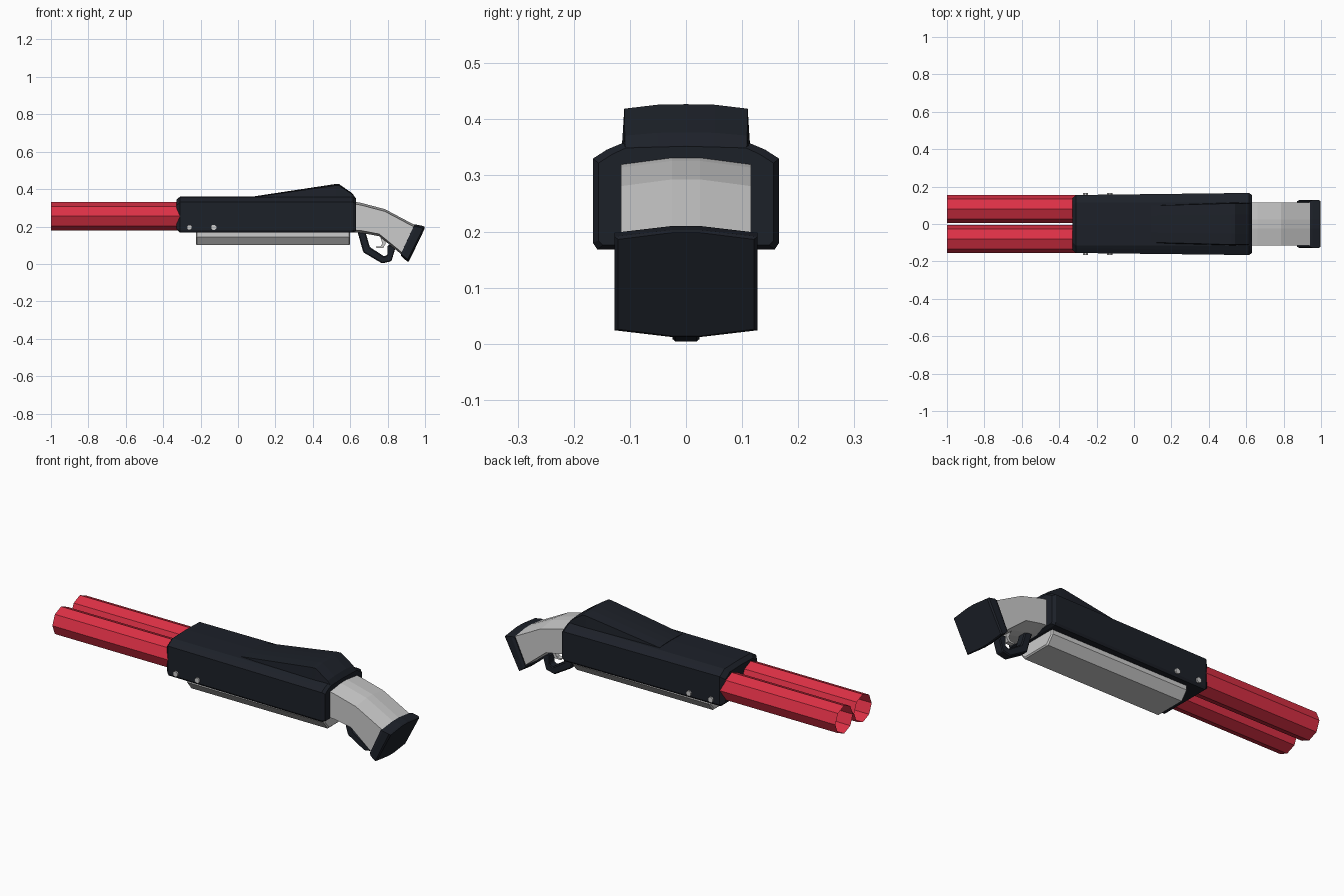
import bpy, bmesh, math
from mathutils import Matrix

if "Cube" in bpy.data.objects:
    bpy.data.objects.remove(bpy.data.objects["Cube"])

def material(name, color):
    m = bpy.data.materials.new(name)
    m.diffuse_color = color
    m.use_nodes = True
    m.node_tree.nodes["Principled BSDF"].inputs["Base Color"].default_value = m.diffuse_color
    return m

DARK = material("dark_navy", (0.012, 0.015, 0.022, 1))
RED = material("red", (0.72, 0.03, 0.06, 1))

def finish(name, bm, mat=None):
    bmesh.ops.recalc_face_normals(bm, faces=bm.faces)
    me = bpy.data.meshes.new(name)
    bm.to_mesh(me)
    bm.free()
    ob = bpy.data.objects.new(name, me)
    bpy.context.collection.objects.link(ob)
    if mat:
        me.materials.append(mat)
    return ob

def loft(name, rings, mat=None, bevel=0):
    """Skin a list of matching closed rings of 3D points and cap both ends."""
    bm = bmesh.new()
    vs = [[bm.verts.new(p) for p in r] for r in rings]
    n = len(vs[0])
    for a, b in zip(vs, vs[1:]):
        for i in range(n):
            j = (i + 1) % n
            bm.faces.new((a[i], a[j], b[j], b[i]))
    bm.faces.new(vs[0])
    bm.faces.new(vs[-1])
    ob = finish(name, bm, mat)
    if bevel:
        mod = ob.modifiers.new("edge_bevel", 'BEVEL')
        mod.width, mod.segments = bevel, 1
        mod.limit_method, mod.angle_limit = 'ANGLE', math.radians(40)
    return ob

def mirrored(x, half):
    """Full ring at x from a half profile whose first point is on the centre line."""
    return [(x, y, z) for y, z in half] + [(x, -y, z) for y, z in half[:0:-1]]

def crowned(top, bottom, w, crown=0.012, flat=0.05):
    """Ring between a top and a bottom (x, z) point with crowned top and bottom."""
    (tx, tz), (bx, bz) = top, bottom
    return [(tx, -w, tz - crown), (tx, -flat / 2, tz), (tx, flat / 2, tz), (tx, w, tz - crown),
            (bx, w, bz + crown), (bx, flat / 2, bz), (bx, -flat / 2, bz), (bx, -w, bz + crown)]

# twin octagonal barrels, open tubes
for side, s in (("left", 1), ("right", -1)):
    bm = bmesh.new()
    bmesh.ops.create_cone(bm, cap_ends=False, segments=8, radius1=0.075, radius2=0.075, depth=0.75,
                          matrix=Matrix.Translation((-0.625, 0.08 * s, 0.255)) @ Matrix.Rotation(math.pi / 2, 4, 'Y'))
    finish(side + "_barrel", bm, RED)

# receiver body with chamfered shoulders
def body(x, w, inset):
    t = 0.36 - inset
    return mirrored(x, [(0, t), (0.115 - inset, t - 0.003), (w - 0.025 - inset, t - 0.014),
                        (w - inset, t - 0.03), (w - inset, 0.18 + inset * 0.5),
                        (w - 0.008 - inset, 0.168 + inset), (0, 0.168 + inset)])
loft("receiver", [body(-0.33, 0.154, 0.018), body(-0.31, 0.155, 0),
                  body(0.615, 0.166, 0), body(0.63, 0.164, 0.008)], DARK)

# raised wedge on top of the receiver
def hump(x, w, top, edge):
    return mirrored(x, [(0, top), (w * 0.45, top - 0.001), (w - 0.005, edge), (w, 0.34), (0, 0.34)])
loft("top_wedge", [hump(0.09, 0.103, 0.362, 0.358), hump(0.52, 0.115, 0.427, 0.419),
                   hump(0.54, 0.115, 0.427, 0.419), hump(0.612, 0.114, 0.377, 0.371),
                   hump(0.63, 0.113, 0.35, 0.346)], DARK)

# fore-end slide under the receiver
def slide(x, inset):
    return mirrored(x, [(0, 0.172), (0.12 - inset, 0.172), (0.12 - inset, 0.145),
                        (0.085 - inset, 0.1 + inset), (0, 0.1 + inset)])
loft("fore_end", [slide(-0.225, 0.006), slide(-0.219, 0), slide(0.594, 0), slide(0.6, 0.006)])

# curved grip
grip_lines = [((0.61, 0.335), (0.61, 0.17)), ((0.66, 0.326), (0.66, 0.166)),
              ((0.785, 0.293), (0.755, 0.148)), ((0.945, 0.208), (0.885, 0.042))]
loft("grip", [crowned(t, b, 0.116) for t, b in grip_lines])

# butt pad
loft("butt_pad", [crowned((0.938, 0.21), (0.872, 0.043), 0.122),
                  crowned((0.955, 0.21), (0.882, 0.032), 0.127),
                  crowned((0.99, 0.203), (0.907, 0.012), 0.127),
                  crowned((0.997, 0.198), (0.914, 0.014), 0.121)], DARK)

# trigger guard strap: outer and inner outline points
strap = [((0.638, 0.175), (0.68, 0.175)), ((0.67, 0.062), (0.705, 0.09)), ((0.765, 0.01), (0.782, 0.04)),
         ((0.82, 0.014), (0.8, 0.05)), ((0.846, 0.1), (0.8, 0.1))]
strap[2] = ((0.77, 0.003), (0.782, 0.04))
loft("trigger_guard", [[(ox, -0.024, oz), (ox, 0.024, oz), (ix, 0.024, iz), (ix, -0.024, iz)]
                       for (ox, oz), (ix, iz) in strap], DARK, bevel=0.005)

# trigger
trigger = [((0.755, 0.16), (0.785, 0.16)), ((0.772, 0.11), (0.79, 0.11)),
           ((0.762, 0.094), (0.776, 0.085)), ((0.738, 0.092), (0.74, 0.084))]
loft("trigger", [[(ax, -0.012, az), (ax, 0.012, az), (bx, 0.012, bz), (bx, -0.012, bz)]
                 for (ax, az), (bx, bz) in trigger])

# pins through the receiver, one head on each side
for i, x in enumerate((-0.26, -0.13)):
    for side, s in (("left", 1), ("right", -1)):
        bm = bmesh.new()
        bmesh.ops.create_cone(bm, cap_ends=True, segments=8, radius1=0.015, radius2=0.015, depth=0.03,
                              matrix=Matrix.Translation((x, 0.15 * s, 0.195)) @ Matrix.Rotation(math.pi / 2, 4, 'X')
                              @ Matrix.Rotation(math.pi / 8, 4, 'Z'))
        finish(f"{side}_pin_{i + 1}", bm)
